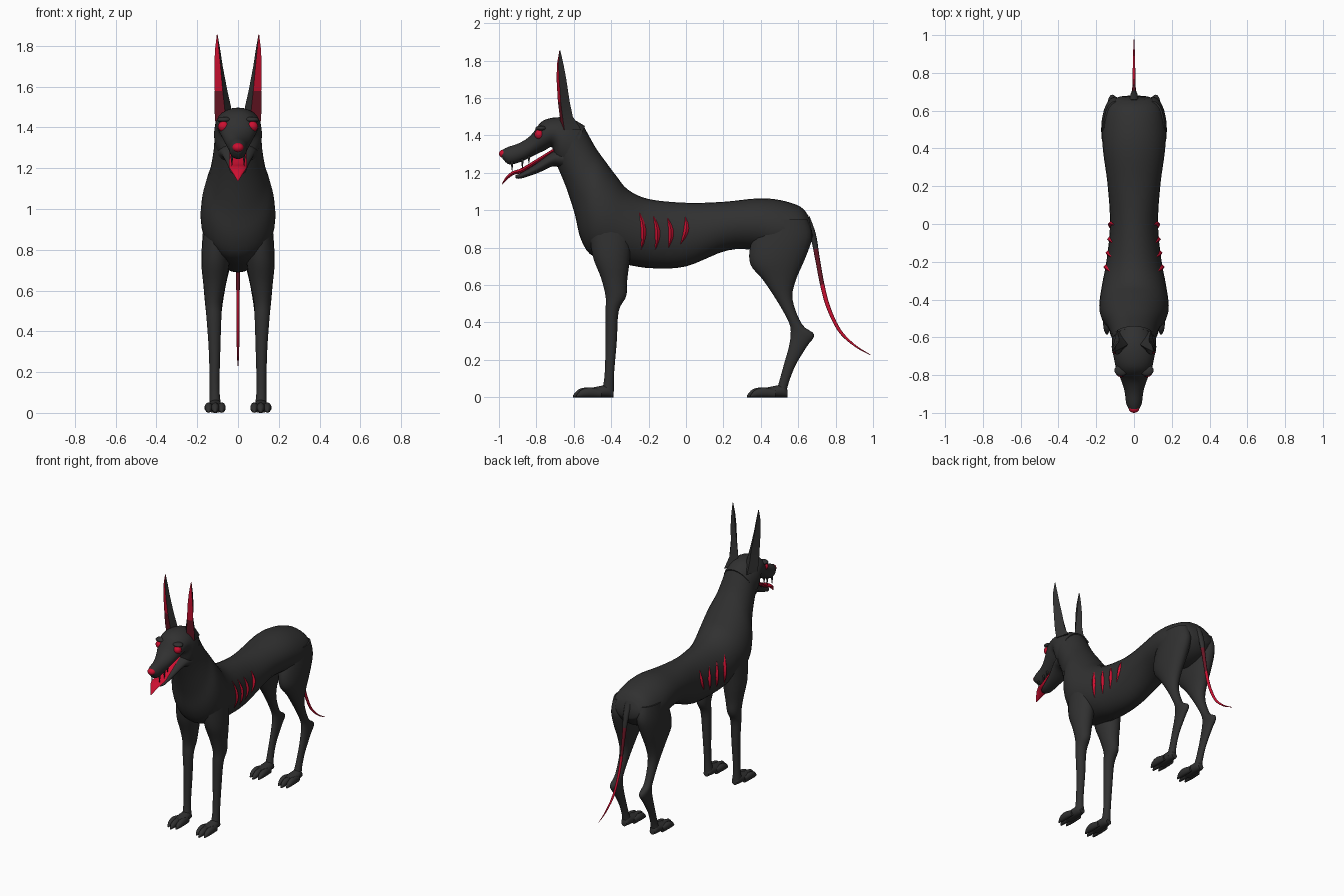
import bpy, bmesh, math
from mathutils import Vector
from mathutils.bvhtree import BVHTree

if "Cube" in bpy.data.objects:
    bpy.data.objects.remove(bpy.data.objects["Cube"])


def material(name, rgb):
    m = bpy.data.materials.new(name)
    m.use_nodes = True
    m.diffuse_color = (*rgb, 1)
    bsdf = m.node_tree.nodes["Principled BSDF"]
    bsdf.inputs["Base Color"].default_value = (*rgb, 1)
    bsdf.inputs["Roughness"].default_value = 0.8
    return m


BLACK = material("charcoal", (0.03, 0.03, 0.03))
RED = material("blood red", (0.6, 0.005, 0.03))
DARK = material("dark red", (0.14, 0.008, 0.018))
MATS = [BLACK, RED, DARK]


def finish(name, bm, mats, rule=None, angle=50):
    """Turn a bmesh into a smooth object; rule maps a face to a material slot."""
    bmesh.ops.recalc_face_normals(bm, faces=bm.faces[:])
    if rule:
        for f in bm.faces:
            f.material_index = rule(f)
    me = bpy.data.meshes.new(name)
    bm.to_mesh(me)
    bm.free()
    for m in mats:
        me.materials.append(m)
    ob = bpy.data.objects.new(name, me)
    bpy.context.collection.objects.link(ob)
    bpy.ops.object.select_all(action='DESELECT')
    ob.select_set(True)
    bpy.context.view_layer.objects.active = ob
    bpy.ops.object.shade_smooth_by_angle(angle=math.radians(angle))
    return ob


def skin(bm, rings, closed=True):
    """Bridge rows of points, capping the ends of closed rings."""
    rows = [[bm.verts.new(p) for p in r] for r in rings]
    n = len(rows[0])
    for a, b in zip(rows, rows[1:]):
        for i in range(n if closed else n - 1):
            j = (i + 1) % n
            bm.faces.new((a[i], a[j], b[j], b[i]))
    if closed:
        bm.faces.new(rows[0])
        bm.faces.new(rows[-1])


def spline(rows, steps):
    """Catmull-Rom interpolation of equal-length tuples."""
    out = []
    for i in range(len(rows) - 1):
        p0, p1, p2 = rows[max(i - 1, 0)], rows[i], rows[i + 1]
        p3 = rows[min(i + 2, len(rows) - 1)]
        for k in range(steps):
            t = k / steps
            out.append([b + 0.5 * t * (c - a + t * (2*a - 5*b + 4*c - d + t * (3*(b - c) + d - a)))
                        for a, b, c, d in zip(p0, p1, p2, p3)])
    return out + [list(rows[-1])]


def loft(name, sections, mats=(BLACK,), n=20, steps=4, x=0.0, side=1, rule=None):
    """Oval sections: (y, z) of one edge, (y, z) of the other, half width, x."""
    rings = []
    for s in spline([tuple(s) + (x,) * (6 - len(s)) for s in sections], steps):
        c = Vector((s[5] * side, (s[0] + s[2]) / 2, (s[1] + s[3]) / 2))
        a = Vector((0, (s[0] - s[2]) / 2, (s[1] - s[3]) / 2))
        b = Vector((s[4], 0, 0))
        rings.append([c + a * math.cos(2 * math.pi * i / n) + b * math.sin(2 * math.pi * i / n)
                      for i in range(n)])
    bm = bmesh.new()
    skin(bm, rings)
    return finish(name, bm, mats, rule)


def ball(name, centre, size, mat):
    bm = bmesh.new()
    bmesh.ops.create_uvsphere(bm, u_segments=16, v_segments=10, radius=1)
    for v in bm.verts:
        v.co = Vector(a * b for a, b in zip(v.co, size)) + Vector(centre)
    return finish(name, bm, [mat])


# torso and neck, rump to throat
torso = loft("torso_and_neck", [
    (.655, .97, .68, .86, .09), (.61, 1.02, .62, .79, .145), (.5, 1.055, .5, .75, .168),
    (.38, 1.063, .38, .785, .163), (.2, 1.045, .22, .785, .14), (0, 1.04, .0, .70, .127),
    (-.2, 1.06, -.18, .69, .145), (-.31, 1.11, -.32, .71, .168), (-.37, 1.18, -.49, .75, .184),
    (-.43, 1.26, -.56, .84, .172), (-.48, 1.33, -.595, .98, .14), (-.52, 1.40, -.64, 1.12, .122),
    (-.55, 1.455, -.69, 1.24, .115)], n=28)

# skull with upper jaw, lower jaw
loft("head", [
    (-.54, 1.45, -.65, 1.2, .112), (-.61, 1.488, -.695, 1.25, .118), (-.69, 1.497, -.715, 1.335, .108),
    (-.77, 1.475, -.755, 1.32, .095), (-.83, 1.4, -.815, 1.292, .07), (-.89, 1.36, -.88, 1.26, .05),
    (-.955, 1.337, -.945, 1.245, .041), (-.99, 1.318, -.98, 1.275, .024)], n=24)
loft("lower_jaw", [
    (-.65, 1.34, -.66, 1.22, .1), (-.72, 1.31, -.71, 1.235, .082), (-.8, 1.25, -.79, 1.2, .055),
    (-.88, 1.2, -.88, 1.17, .038), (-.912, 1.188, -.912, 1.172, .018)])
loft("tongue", [
    (-.7, 1.335, -.7, 1.315, .04), (-.8, 1.273, -.8, 1.25, .042), (-.88, 1.225, -.88, 1.2, .044),
    (-.93, 1.207, -.92, 1.19, .04), (-.965, 1.175, -.955, 1.165, .022),
    (-.986, 1.137, -.983, 1.137, .002)], mats=[RED], n=12)
ball("nose", (0, -.977, 1.302), (.028, .023, .022), RED)

# four legs and their feet
FRONT = [(-.52, .92, -.28, .92, .07, .1), (-.5, .76, -.3, .74, .07, .11),
         (-.455, .64, -.315, .62, .055, .115), (-.43, .54, -.32, .54, .042, .12),
         (-.43, .46, -.36, .46, .036, .118), (-.43, .3, -.37, .3, .028, .115),
         (-.435, .12, -.385, .12, .024, .115), (-.45, .03, -.385, .03, .03, .112)]
HIND = [(.4, .95, .65, .95, .06, .1), (.345, .81, .675, .86, .072, .1),
        (.345, .71, .64, .75, .068, .105), (.41, .63, .585, .62, .05, .11),
        (.49, .51, .57, .52, .034, .112), (.55, .4, .62, .39, .026, .115),
        (.56, .34, .685, .335, .027, .115), (.55, .27, .645, .27, .024, .115),
        (.525, .18, .585, .17, .02, .115), (.5, .09, .55, .08, .022, .113),
        (.48, .02, .535, .02, .03, .112)]

for side, word in ((1, "left"), (-1, "right")):
    for part, sections, shift in (("front", FRONT, 0), ("hind", HIND, .93)):
        loft(f"{word}_{part}_leg", sections, side=side)
        foot = [(-.388, .04, .02), (-.41, .065, .03), (-.46, .06, .038), (-.53, .045, .042)]
        loft(f"{word}_{part}_foot", [(y + shift, z, y + shift, 0, w) for y, z, w in foot],
             x=.112, side=side)
        toe = [(-.47, .04, .012), (-.53, .052, .02), (-.575, .042, .017), (-.603, .012, .005)]
        for k in (-1, 0, 1):
            back = .018 * abs(k) + shift
            loft(f"{word}_{part}_toe", [(y + back, z, y + back, 0, w) for y, z, w in toe],
                 n=10, x=.112 + k * .032, side=side)

    # eyes and brows
    ball(f"{word}_eye", (.07 * side, -.785, 1.405), (.028, .025, .027), RED)
    ball(f"{word}_brow", (.068 * side, -.775, 1.438), (.036, .03, .014), BLACK)

    # fangs
    for y, z, drop in ((-.93, 1.26, .05), (-.875, 1.275, .055), (-.84, 1.29, .04)):
        loft(f"{word}_fang", [(y - .008, z, y + .008, z, .007), (y - .001, z - drop, y + .001, z - drop, .001)],
             n=8, steps=1, x=.03, side=side)

    # ears: front-inner, outer, back and inner edges at each height
    bm = bmesh.new()
    rows = [(1.43, .06, -.67, .112, -.65, .09, -.56, .03, -.62),
            (1.5, .066, -.675, .116, -.66, .08, -.605, .034, -.64),
            (1.58, .075, -.685, .114, -.67, .08, -.622, .052, -.65),
            (1.7, .086, -.692, .116, -.678, .095, -.64, .075, -.662),
            (1.78, .094, -.69, .113, -.682, .1, -.655, .087, -.668),
            (1.855, .101, -.677, .104, -.676, .102, -.672, .1, -.674)]
    skin(bm, [[(r[i] * side, r[i + 1], r[0]) for i in (1, 3, 5, 7)] for r in rows])

    def ear_colour(f):
        if f.normal.y > -.7 or f.normal.x * side < 0:
            return 0
        return 1 if f.calc_center_median().z > 1.56 else 2
    finish(f"{word}_ear", bm, MATS, ear_colour, 35)

# slashes laid over the ribs on both flanks
tree = BVHTree.FromPolygons([v.co for v in torso.data.vertices],
                            [p.vertices[:] for p in torso.data.polygons])
for side, word in ((1, "left"), (-1, "right")):
    for top_y, low_y, top, low in ((-.25, -.24, .99, .79), (-.175, -.165, .97, .79),
                                   (-.1, -.095, .96, .8), (-.005, -.03, .965, .82)):
        rows = []
        for k in range(11):
            t = k / 10
            bulge = math.sin(math.pi * (.02 + .96 * t))
            z = top + (low - top) * t
            y = top_y + (low_y - top_y) * t + .018 * bulge
            row = []
            for across, lift in ((-1, -.003), (0, .012), (1, -.003)):
                yy = y + across * .017 * bulge
                hit = tree.ray_cast(Vector((side, yy, z)), Vector((-side, 0, 0)))[0]
                row.append((hit.x + side * lift * bulge, yy, z))
            rows.append(row)
        bm = bmesh.new()
        skin(bm, rows, closed=False)
        if sum(f.normal.x for f in bm.faces) * side < 0:
            bmesh.ops.reverse_faces(bm, faces=bm.faces[:])
        finish(f"{word}_slash", bm, [RED])


# whip tail, fading from black to red
def tail_colour(f):
    z = f.calc_center_median().z
    return 0 if z > .79 else 2 if z > .6 else 1


loft("tail", [
    (.64, .93, .66, .97, .025), (.665, .86, .695, .87, .02), (.69, .74, .715, .745, .012),
    (.717, .6, .74, .605, .009), (.752, .475, .772, .482, .008), (.815, .35, .828, .362, .007),
    (.9, .272, .905, .281, .005), (.985, .226, .986, .229, .001)],
    mats=MATS, n=10, steps=5, rule=tail_colour)
